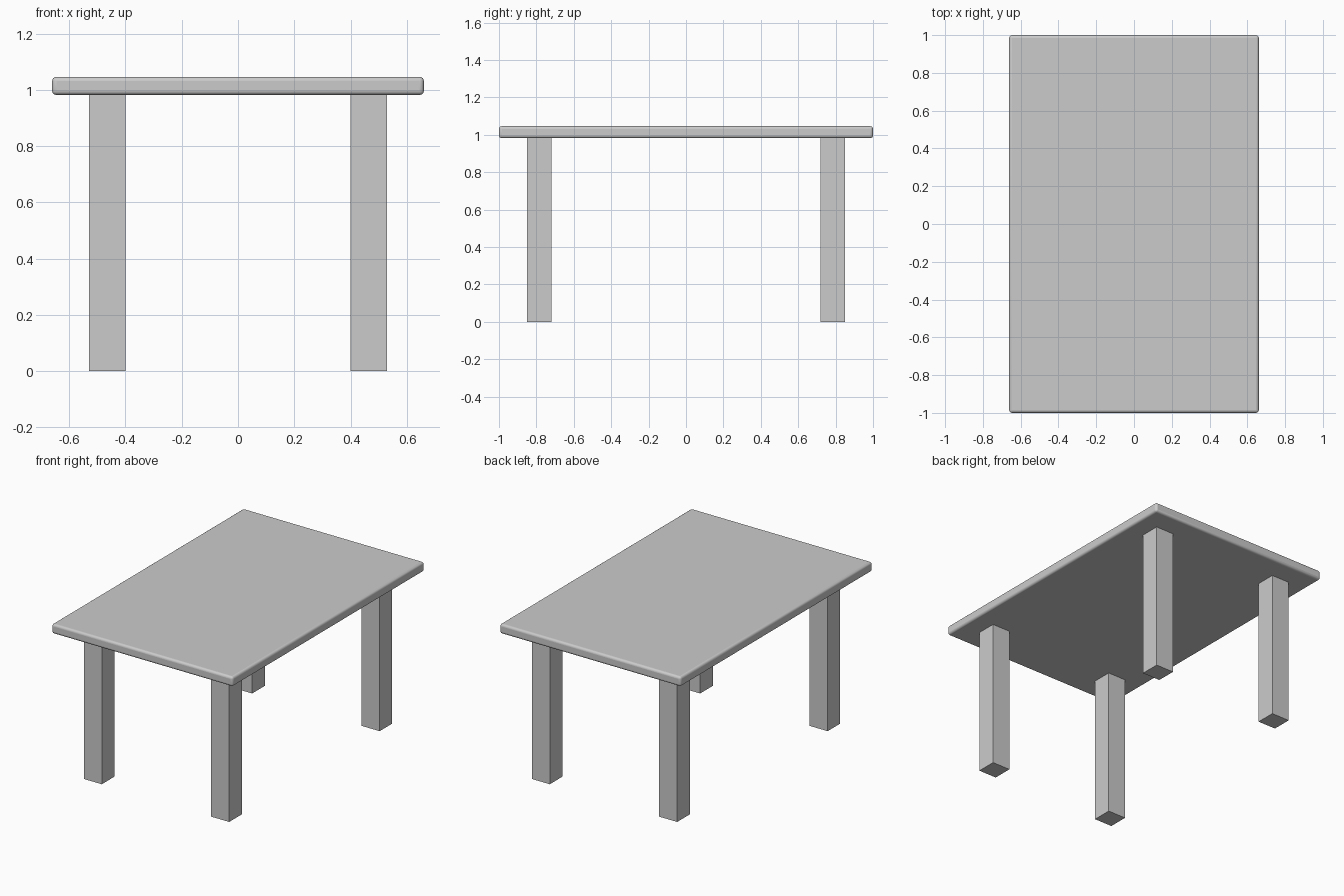
import bpy

if "Cube" in bpy.data.objects:
    bpy.data.objects.remove(bpy.data.objects["Cube"])

def box(name, center, size):
    bpy.ops.mesh.primitive_cube_add(size=1, location=center)
    ob = bpy.context.object
    ob.name = name
    ob.scale = size
    bpy.ops.object.transform_apply(location=False, rotation=False, scale=True)
    return ob

LEG_H, TOP_H = 0.982, 0.064

# Table top with softly rounded edges
top = box("table_top", (0, 0, LEG_H + TOP_H / 2), (1.322, 2.0, TOP_H))
bevel = top.modifiers.new("rounded_edges", 'BEVEL')
bevel.width = 0.015
bevel.segments = 4
bpy.ops.object.shade_smooth_by_angle()

# Four square legs
for y, side in ((-0.784, "front"), (0.784, "back")):
    for x, hand in ((-0.465, "left"), (0.465, "right")):
        box(f"{side}_{hand}_leg", (x, y, LEG_H / 2), (0.131, 0.131, LEG_H))
